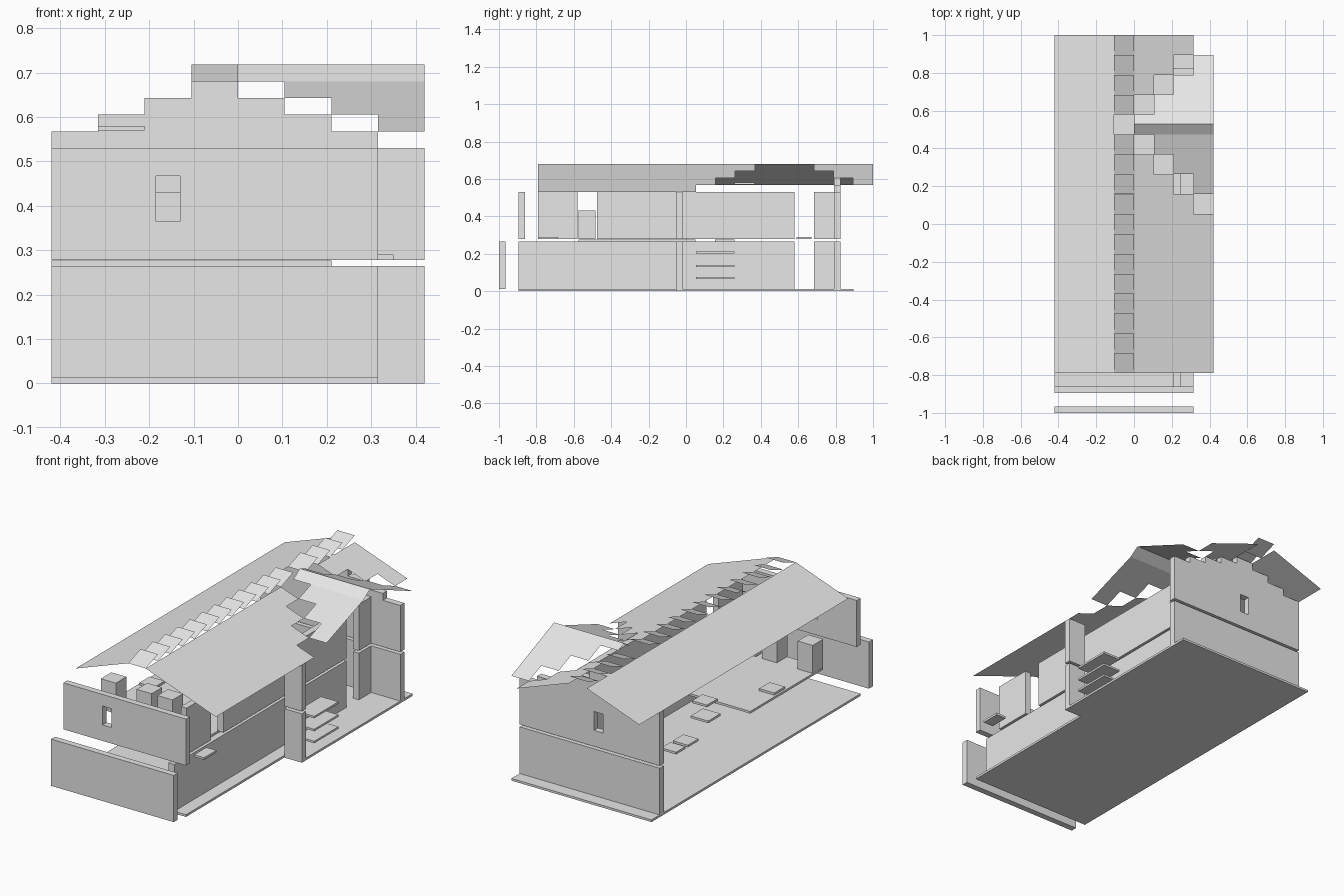
import bpy, bmesh

if "Cube" in bpy.data.objects:
    bpy.data.objects.remove(bpy.data.objects["Cube"])

grey = bpy.data.materials.new("plain_grey")
grey.diffuse_color = (0.8, 0.8, 0.8, 1)
grey.use_nodes = True
grey.node_tree.nodes["Principled BSDF"].inputs["Base Color"].default_value = grey.diffuse_color
T = 0.105            # tile module
RISE = 0.0375        # roof rise per tile
EAVE, RIDGE = 0.53, 0.68


def finish(name, bm):
    bmesh.ops.remove_doubles(bm, verts=bm.verts, dist=0.0005)
    me = bpy.data.meshes.new(name)
    bm.to_mesh(me)
    bm.free()
    me.materials.append(grey)
    ob = bpy.data.objects.new(name, me)
    bpy.context.collection.objects.link(ob)
    return ob


def prism(name, pts, axis, lo, hi):
    """Extrude a 2D outline along y (outline x,z) or z (outline x,y)."""
    bm = bmesh.new()
    put = (lambda p: (p[0], lo, p[1])) if axis == 'y' else (lambda p: (p[0], p[1], lo))
    f = bm.faces.new([bm.verts.new(put(p)) for p in pts])
    r = bmesh.ops.extrude_face_region(bm, geom=[f])
    vs = [v for v in r['geom'] if isinstance(v, bmesh.types.BMVert)]
    d = hi - lo
    bmesh.ops.translate(bm, verts=vs, vec=(0, d, 0) if axis == 'y' else (0, 0, d))
    bmesh.ops.recalc_face_normals(bm, faces=bm.faces)
    return finish(name, bm)


def box(name, x0, x1, y0, y1, z0, z1):
    return prism(name, [(x0, y0), (x1, y0), (x1, y1), (x0, y1)], 'z', z0, z1)


def sheet(name, quads):
    """Thin roof surface made of quads."""
    bm = bmesh.new()
    for q in quads:
        bm.faces.new([bm.verts.new(p) for p in q])
    for f in bm.faces:
        f.normal_update()
        if f.normal.z < 0:
            f.normal_flip()
    return finish(name, bm)


def cut_window(wall, x, y):
    c = box("window_cutter", x - 0.027, x + 0.027, y - 0.1, y + 0.1, 0.365, 0.467)
    c.hide_render = True
    c.hide_viewport = True
    m = wall.modifiers.new("window", 'BOOLEAN')
    m.object = c
    m.solver = 'EXACT'
    bpy.context.view_layer.objects.active = wall
    bpy.ops.object.modifier_apply(modifier=m.name)
    bpy.data.objects.remove(c)


# ground slab with a narrower front part
prism("ground_slab", [(-0.42, -0.895), (0.315, -0.895), (0.315, -0.053), (0.42, -0.053),
                      (0.42, 0.895), (-0.42, 0.895)], 'z', 0, 0.012)

# walls of both storeys
LOW, UP = (0.012, 0.265), (0.278, EAVE)
box("lower_front_wall", -0.42, 0.315, -1.0, -0.966, *LOW)
front = box("upper_front_wall", -0.42, 0.315, -0.895, -0.861, *UP)
cut_window(front, -0.158, -0.878)
box("lower_back_wall", -0.42, 0.42, 0.79, 0.825, *LOW)

# upper back wall with stepped gable
outline = [(-0.42, UP[0]), (0.42, UP[0])]
tops = [EAVE + RISE * k for k in (1, 2, 3, 4, 3, 2, 1, 0)]
for i in reversed(range(8)):
    x = -0.42 + i * T
    outline += [(x + T, tops[i]), (x, tops[i])]
back = prism("upper_back_wall", outline, 'y', 0.79, 0.825)
cut_window(back, -0.053, 0.807)

for level, z in (("lower", LOW), ("upper", UP)):
    runs = [(-0.895, 0.58)] if level == "lower" else [(-0.79, -0.58), (-0.475, 0.58)]
    for y0, y1 in runs + [(0.685, 0.79)]:
        box(level + "_right_wall", 0.21, 0.245, y0, y1, *z)
    box(level + "_porch_wall", 0.315, 0.42, -0.053, -0.018, *z)

# open stair treads
for z in (0.065, 0.13, 0.2):
    box("stair_tread", 0.315, 0.42, 0.053, 0.26, z, z + 0.011)

# upper floor and loose floor plates
box("upper_floor", -0.42, 0.21, -0.575, 0.05, 0.265, 0.277)
box("floor_plate", -0.315, -0.21, 0.155, 0.26, 0.265, 0.277)
box("attic_plate", -0.315, -0.21, 0.26, 0.365, 0.57, 0.58)
for x0, x1, y0, y1 in ((0.29, 0.35, -0.79, -0.685), (-0.41, -0.32, 0.59, 0.67),
                       (-0.41, -0.32, 0.48, 0.57), (-0.41, -0.32, -0.26, -0.17),
                       (-0.22, -0.13, 0.045, 0.135)):
    box("low_plate", x0, x1, y0, y1, 0.278, 0.29)

# upper storey blocks
for x in (-0.375, -0.16, -0.035):
    box("furniture_block", x - 0.045, x + 0.045, -0.575, -0.485, 0.278, 0.43)

# main roof, left slope
sheet("left_roof", [[(-0.42, -0.79, EAVE + RISE), (-T, -0.79, RIDGE),
                     (-T, 1, RIDGE), (-0.42, 1, EAVE + RISE)]])

# main roof, right slope with stepped valley around the side gable
quads = []
for k in range(4):
    x0, x1 = k * T, (k + 1) * T
    z0, z1 = RIDGE - k * RISE, RIDGE - (k + 1) * RISE
    spans = [(-0.79, 0.368 - k * T)]
    if k < 3:
        spans.append((0.684 + k * T, 1.0))
    for y0, y1 in spans:
        quads.append([(x0, y0, z0), (x1, y0, z1), (x1, y1, z1), (x0, y1, z0)])
sheet("right_roof", quads)

# tilted ridge slats, one left out at the junction
for i in range(17):
    if i != 12:
        y = -0.79 + i * 1.79 / 17
        sheet("ridge_slat", [[(-T, y, RIDGE), (0, y, RIDGE),
                              (0, y + T, RIDGE + RISE), (-T, y + T, RIDGE + RISE)]])

# side gable: stepped slopes and a steep ridge strip
front_rows, rear_rows = [], []
for k in range(3):
    x, y = (k + 1) * T, 0.474 - k * T
    z = RIDGE - k * RISE
    front_rows.append([(x, y, z), (0.42, y, z), (0.42, y - T, z - RISE), (x, y - T, z - RISE)])
sheet("gable_front_roof", front_rows)
sheet("gable_ridge_strip", [[(0, 0.474, RIDGE), (0.42, 0.474, RIDGE),
                             (0.42, 0.53, RIDGE + RISE), (0, 0.53, RIDGE + RISE)]])
ys = (0.53, 0.58, 0.685, 0.79, 0.895)
for k in range(4):
    za, zb = (0.7175 - (y - 0.53) * 0.41 for y in ys[k:k + 2])
    rear_rows.append([(k * T, ys[k], za), (0.42, ys[k], za), (0.42, ys[k + 1], zb), (k * T, ys[k + 1], zb)])
sheet("gable_rear_roof", rear_rows)
